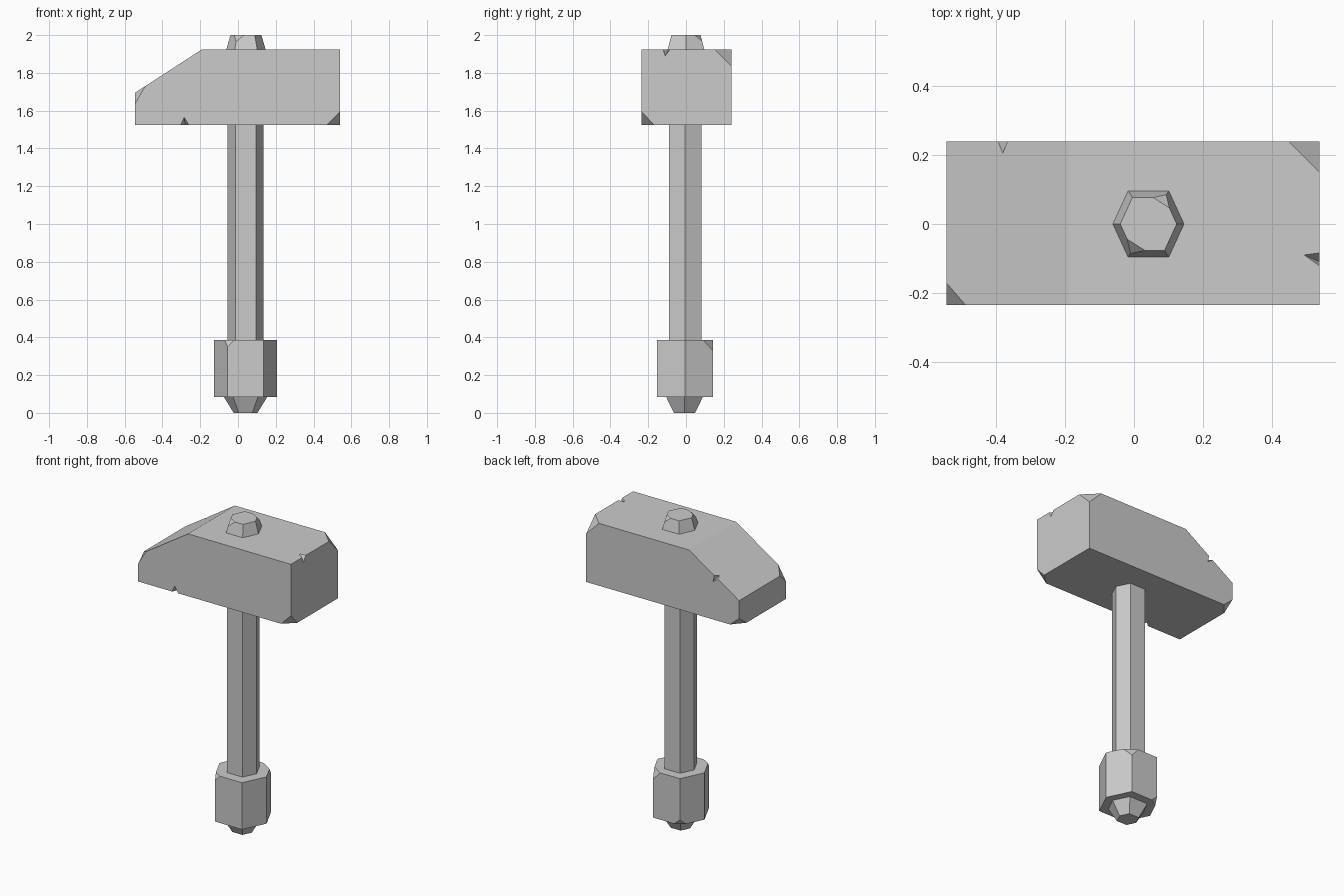
import bpy, bmesh
from mathutils import Vector

if "Cube" in bpy.data.objects:
    bpy.data.objects.remove(bpy.data.objects["Cube"])


def make_object(name, bm):
    bmesh.ops.recalc_face_normals(bm, faces=bm.faces)
    mesh = bpy.data.meshes.new(name)
    bm.to_mesh(mesh)
    bm.free()
    obj = bpy.data.objects.new(name, mesh)
    bpy.context.collection.objects.link(obj)
    return obj


def loft(rings):
    """Closed solid through rings of points with equal counts."""
    bm = bmesh.new()
    vs = [[bm.verts.new(p) for p in ring] for ring in rings]
    n = len(vs[0])
    for a, b in zip(vs, vs[1:]):
        for i in range(n):
            j = (i + 1) % n
            bm.faces.new((a[i], a[j], b[j], b[i]))
    bm.faces.new(vs[0][::-1])
    bm.faces.new(vs[-1])
    return bm


def hexagon(cx, cy, rx, ry, z):
    k = 0.57 * rx
    return [(cx + x, cy + y, z) for x, y in
            ((rx, 0), (k, ry), (-k, ry), (-rx, 0), (-k, -ry), (k, -ry))]


def chip(bm, p, q, r):
    """Slice one corner off a convex solid along the plane p, q, r."""
    p, q, r = Vector(p), Vector(q), Vector(r)
    centre = sum((v.co for v in bm.verts), Vector()) / len(bm.verts)
    n = (q - p).cross(r - p).normalized()
    if n.dot(centre - p) > 0:
        n.negate()
    bmesh.ops.bisect_plane(bm, geom=bm.verts[:] + bm.edges[:] + bm.faces[:],
                           plane_co=p, plane_no=n, clear_outer=True)
    bmesh.ops.holes_fill(bm, edges=bm.edges[:], sides=0)


def chip_corner(bm, c, dx, dy, dz):
    x, y, z = c
    chip(bm, (x + dx, y, z), (x, y + dy, z), (x, y, z + dz))


def notch(obj, a, b, p, q):
    """Cut a V nick into edge a-b, its valley running from p to q."""
    mid = (Vector(p) + Vector(q)) / 2
    bm = bmesh.new()
    for v in (a, b, p, q):
        bm.verts.new(mid + (Vector(v) - mid) * 1.8)
    bmesh.ops.convex_hull(bm, input=bm.verts[:])
    cutter = make_object("nick_cutter", bm)
    cutter.hide_render = True
    mod = obj.modifiers.new("nick", 'BOOLEAN')
    mod.operation = 'DIFFERENCE'
    mod.solver = 'EXACT'
    mod.object = cutter
    bpy.context.view_layer.objects.active = obj
    bpy.ops.object.modifier_apply(modifier=mod.name)
    bpy.data.objects.remove(cutter)


# Head: side profile with sloped top, extruded in depth
X0, X1, Y0, Y1, Z0, Z1 = -0.545, 0.54, -0.235, 0.24, 1.525, 1.925
profile = [(X0, Z0), (X1, Z0), (X1, Z1), (-0.19, Z1), (X0, 1.695)]
bm = loft([[(x, y, z) for x, z in profile] for y in (Y0, Y1)])
chip_corner(bm, (X1, Y0, Z0), -0.07, 0.065, 0.07)
chip_corner(bm, (X1, Y1, Z1), -0.09, -0.09, -0.09)
chip_corner(bm, (X0, Y1, Z0), 0.065, -0.075, 0.055)
chip(bm, (-0.49, Y0, 1.731), (X0, -0.172, 1.695), (X0, Y0, 1.637))
head = make_object("hammer_head", bm)

# Nicks in the head edges
notch(head, (-0.303, Y0, Z0), (-0.26, Y0, Z0), (-0.285, Y0, 1.565), (-0.28, -0.19, Z0))
notch(head, (X1, -0.084, Z1), (X1, -0.122, Z1), (0.495, -0.09, Z1), (X1, -0.11, 1.89))
notch(head, (-0.395, Y1, 1.792), (-0.368, Y1, 1.81), (-0.382, 0.206, 1.801), (-0.36, Y1, 1.767))

# Shaft
make_object("shaft", loft([hexagon(0.04, -0.004, 0.095, 0.085, z) for z in (0.375, 1.535)]))

# Cap on top of the head
bm = loft([hexagon(0.042, 0, 0.105, 0.098, 1.92), hexagon(0.042, 0, 0.082, 0.077, 2.0)])
chip(bm, (-0.02, -0.044, 2.0), (0.032, -0.077, 2.0), (-0.012, -0.086, 1.965))
chip(bm, (0.056, 0.077, 2.0), (0.102, 0.047, 2.0), (0.096, 0.088, 1.965))
make_object("top_cap", bm)

# Grip
bm = loft([hexagon(0.04, -0.006, 0.167, 0.148, z) for z in (0.085, 0.385)])
chip(bm, (0.085, 0.142, 0.385), (0.165, 0.088, 0.385), (0.135, 0.142, 0.33))
chip(bm, (-0.02, -0.154, 0.385), (-0.07, -0.124, 0.385), (-0.055, -0.154, 0.35))
chip(bm, (-0.015, 0.142, 0.085), (-0.077, 0.102, 0.085), (-0.055, 0.142, 0.12))
make_object("grip", bm)

# Pommel
make_object("pommel", loft([hexagon(0.04, -0.008, 0.063, 0.056, 0.0),
                            hexagon(0.04, -0.008, 0.118, 0.1, 0.09)]))
